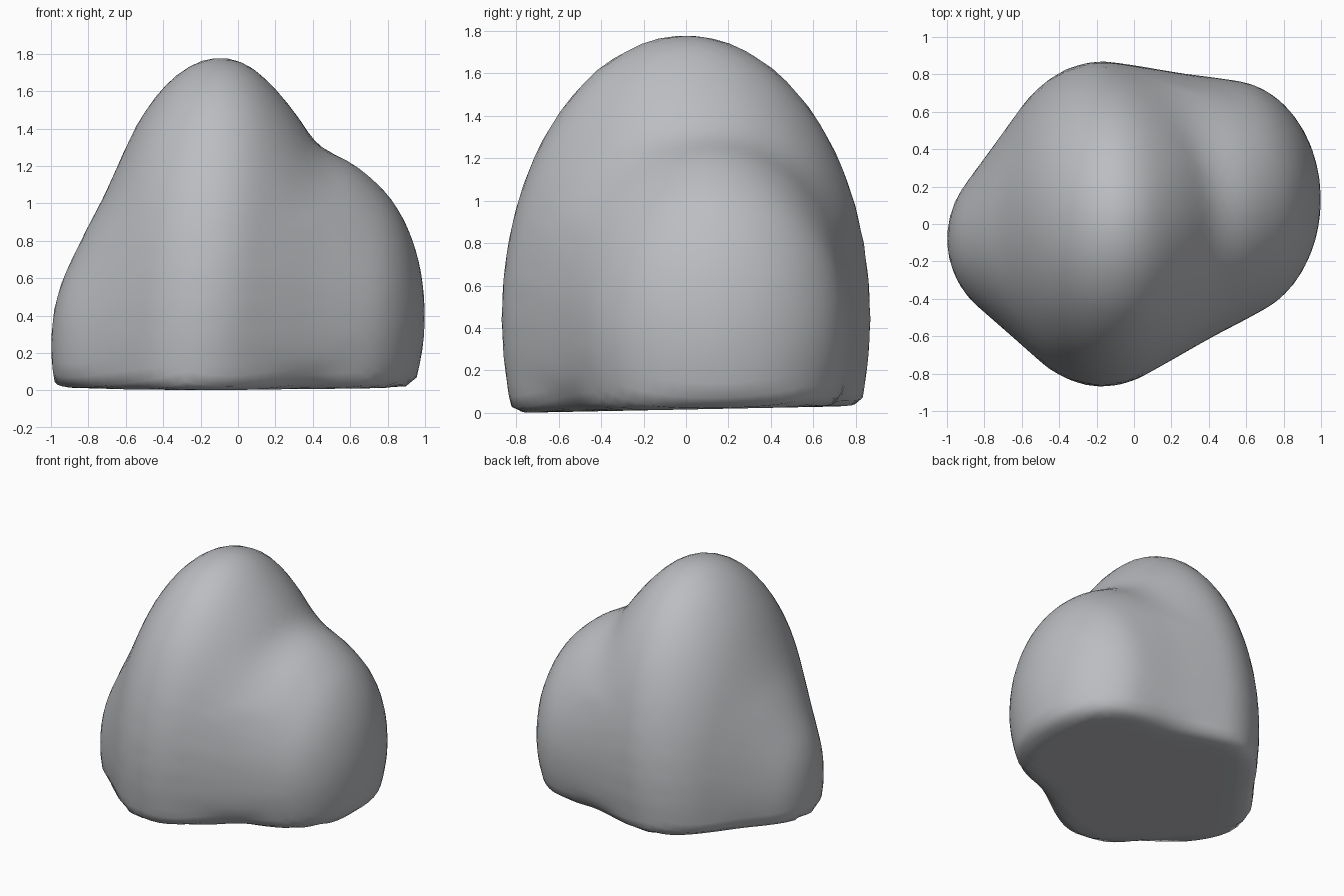
import bpy
import bmesh
from mathutils import Matrix, Vector
from mathutils.bvhtree import BVHTree

cube = bpy.data.objects.get("Cube")
if cube:
    bpy.data.objects.remove(cube, do_unlink=True)


def lobe(centre, radii, lean=0.0):
    """Matrix of an ellipsoid whose top leans along x."""
    shear = Matrix.Identity(4)
    shear[0][2] = lean
    return Matrix.Translation(centre) @ shear @ Matrix.Diagonal((*radii, 1.0))


# Rounded masses of the boulder
ridge = lobe((-0.17, 0.0, 0.45), (0.62, 0.87, 1.33), 0.055)
shoulder = lobe((0.50, 0.13, 0.40), (0.50, 0.64, 0.81))
flank = lobe((-0.55, -0.08, 0.24), (0.45, 0.47, 0.70))
LOBES = [ridge, shoulder, flank]
INVERSES = [(m.inverted(), min(m.to_scale())) for m in LOBES]
CORE = Vector((0.0, 0.04, 0.5))


def smooth_min(a, b, k):
    h = max(k - abs(a - b), 0.0) / k
    return min(a, b) - h * h * k / 4


def ramp(value, start, end):
    return min(max((value - start) / (end - start), 0.0), 1.0)


def lobe_reach(direction):
    """Distance from the core to the softly joined lobes."""
    low, high = 0.0, 2.0
    for _ in range(18):
        mid = (low + high) / 2
        p = CORE + direction * mid
        d = [((inv @ p).length - 1.0) * size for inv, size in INVERSES]
        if smooth_min(smooth_min(d[0], d[1], 0.1), d[2], 0.1) < 0:
            low = mid
        else:
            high = mid
    return low


# Taut skin stretched over all lobes
hull = bmesh.new()
for matrix in LOBES:
    bmesh.ops.create_icosphere(hull, subdivisions=4, radius=1.0, matrix=matrix)
bmesh.ops.delete(hull, geom=hull.edges[:], context='EDGES_FACES')
bmesh.ops.convex_hull(hull, input=hull.verts[:])
tree = BVHTree.FromBMesh(hull)
hull.free()


def surface_point(direction):
    lobes = lobe_reach(direction)
    taut = tree.ray_cast(CORE, direction)[3] or lobes
    # Valleys are filled, but stay as a crease beside the peak and at the foot
    height = (CORE + direction * lobes).z
    fill = 0.96 - 0.4 * ramp(height, 0.85, 1.25) - 0.4 * ramp(height, 0.2, 0.02)
    reach = lobes + (taut - lobes) * fill
    # Base, rising slightly towards the back
    slope = 0.02 * direction.y - direction.z
    if slope > 0.01:
        base = (CORE.z - 0.016 - 0.02 * CORE.y) / slope
        reach = smooth_min(reach, base, 0.09)
    return CORE + direction * reach


# Boulder: a sphere pushed out to the joined surface
bm = bmesh.new()
bmesh.ops.create_icosphere(bm, subdivisions=5, radius=1.0)
for v in bm.verts:
    v.co = surface_point(v.co.normalized())
for f in bm.faces:
    f.smooth = True

mesh = bpy.data.meshes.new("boulder")
bm.to_mesh(mesh)
bm.free()
boulder = bpy.data.objects.new("boulder", mesh)
bpy.context.collection.objects.link(boulder)

# Stone grey
stone = bpy.data.materials.new("stone_grey")
stone.use_nodes = True
colour = (0.50, 0.51, 0.53, 1.0)
stone.diffuse_color = colour
bsdf = next(n for n in stone.node_tree.nodes if n.type == 'BSDF_PRINCIPLED')
bsdf.inputs["Base Color"].default_value = colour
bsdf.inputs["Roughness"].default_value = 0.9
mesh.materials.append(stone)
